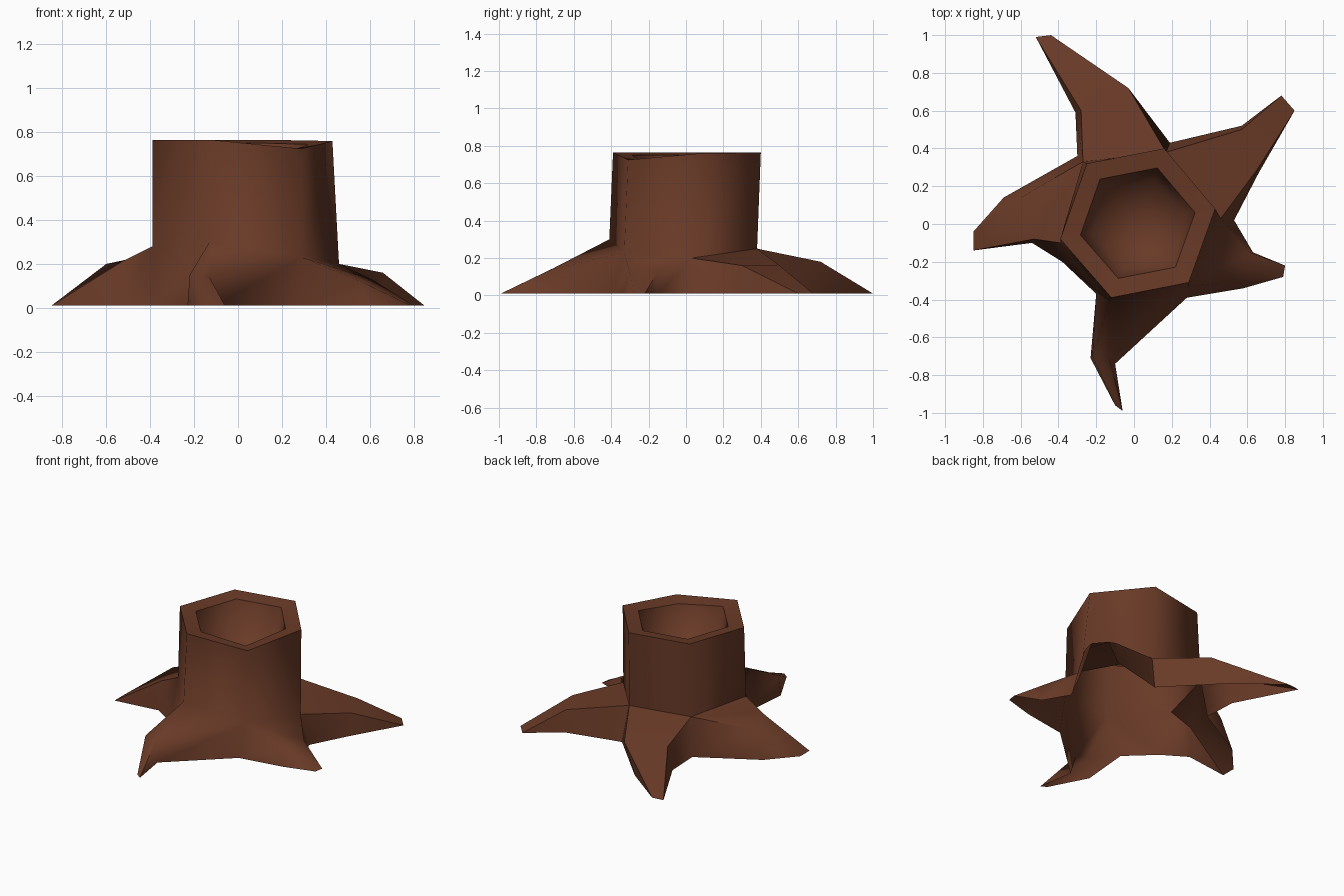
import bpy
import bmesh
import math
from mathutils import Vector

old = bpy.data.objects.get("Cube")
if old:
    bpy.data.objects.remove(old, do_unlink=True)

bark = bpy.data.materials.new("bark brown")
bark.use_nodes = True
bark_colour = (0.14, 0.042, 0.02, 1)
bark.diffuse_color = bark_colour
bsdf = bark.node_tree.nodes["Principled BSDF"]
bsdf.inputs["Base Color"].default_value = bark_colour
bsdf.inputs["Roughness"].default_value = 0.9

GROUND = 0.01
RIM_SCALE = 0.74

# Trunk corners, counter-clockwise: cut top, root shoulder, ground
top_ring = [(.29, -.31, .725), (.43, .08, .76), (.16, .4, .765),
            (-.25, .32, .765), (-.39, -.08, .765), (-.12, -.39, .765)]
shoulder_ring = [(.29, -.33, .23), (.46, .03, .2), (.17, .38, .25),
                 (-.27, .33, .27), (-.39, -.1, .28), (-.13, -.41, .3)]
ground_ring = [(.28, -.39), (.53, .02), (.19, .43),
               (-.3, .36), (-.38, -.2), (-.2, -.37)]

# Each root grows from one trunk side: knee top pair, knee ground pair, tip pair
roots = {
    0: [(.56, -.3, .12), (.61, -.15, .13), (.58, -.34), (.63, -.15), (.79, -.28), (.8, -.22)],
    1: [(.66, .3, .16), (.57, .5, .16), (.66, .27), (.57, .52), (.85, .6), (.78, .68)],
    2: [(-.03, .72, .18), (-.28, .6, .17), (-.16, .79), (-.31, .59), (-.44, 1), (-.52, .99)],
    3: [(-.6, .14, .2), (-.53, -.08, .21), (-.69, .14), (-.54, -.1), (-.85, -.04), (-.85, -.14)],
    5: [(-.22, -.7, .15), (-.13, -.72, .14), (-.23, -.71), (-.1, -.74), (-.1, -.96), (-.06, -.99)],
}

bm = bmesh.new()


def add_vert(point):
    """Points given without a height lie on the ground."""
    return bm.verts.new(point if len(point) == 3 else (*point, GROUND))


def add_ring(points):
    return [add_vert(p) for p in points]


def bridge(lower, upper):
    count = len(lower)
    for i in range(count):
        j = (i + 1) % count
        bm.faces.new((lower[i], lower[j], upper[j], upper[i]))


def shrink(points, factor, drop):
    centre = sum((Vector(p) for p in points), Vector()) / len(points)
    result = []
    for p in points:
        q = centre.lerp(Vector(p), factor)
        result.append((q.x, q.y, p[2] - drop))
    return result


def add_root(side, points):
    nxt = (side + 1) % len(shoulder)
    top_a, top_b, low_a, low_b, tip_a, tip_b = add_ring(points)
    # Upper surface from shoulder over the knee to the tip
    bm.faces.new((shoulder[side], top_a, top_b, shoulder[nxt]))
    bm.faces.new((top_a, tip_a, tip_b, top_b))
    # Both flanks
    bm.faces.new((ground[side], low_a, top_a, shoulder[side]))
    bm.faces.new((low_a, tip_a, top_a))
    bm.faces.new((low_b, ground[nxt], shoulder[nxt], top_b))
    bm.faces.new((tip_b, low_b, top_b))


# Trunk wall and cut rim
shoulder = add_ring(shoulder_ring)
ground = add_ring(ground_ring)
top = add_ring(top_ring)
rim = add_ring(shrink(top_ring, RIM_SCALE, 0.015))
bridge(shoulder, top)
bridge(top, rim)

# Hollow in the top, closing to a shallow bowl
hollow = add_ring(shrink(top_ring, RIM_SCALE * 0.8, 0.22))
bridge(rim, hollow)
middle = sum((v.co for v in hollow), Vector()) / len(hollow)
bowl = bm.verts.new(middle - Vector((0, 0, 0.05)))
for i, v in enumerate(hollow):
    bm.faces.new((v, hollow[(i + 1) % len(hollow)], bowl))

# Roots, and a plain foot on the side without one
for side in range(len(shoulder)):
    if side in roots:
        add_root(side, roots[side])
    else:
        nxt = (side + 1) % len(shoulder)
        bm.faces.new((ground[side], ground[nxt], shoulder[nxt], shoulder[side]))

mesh = bpy.data.meshes.new("tree_stump")
bm.to_mesh(mesh)
bm.free()
mesh.materials.append(bark)
stump = bpy.data.objects.new("tree_stump", mesh)
bpy.context.collection.objects.link(stump)

bpy.ops.object.select_all(action="DESELECT")
stump.select_set(True)
bpy.context.view_layer.objects.active = stump
bpy.ops.object.shade_smooth_by_angle(angle=math.radians(66))
